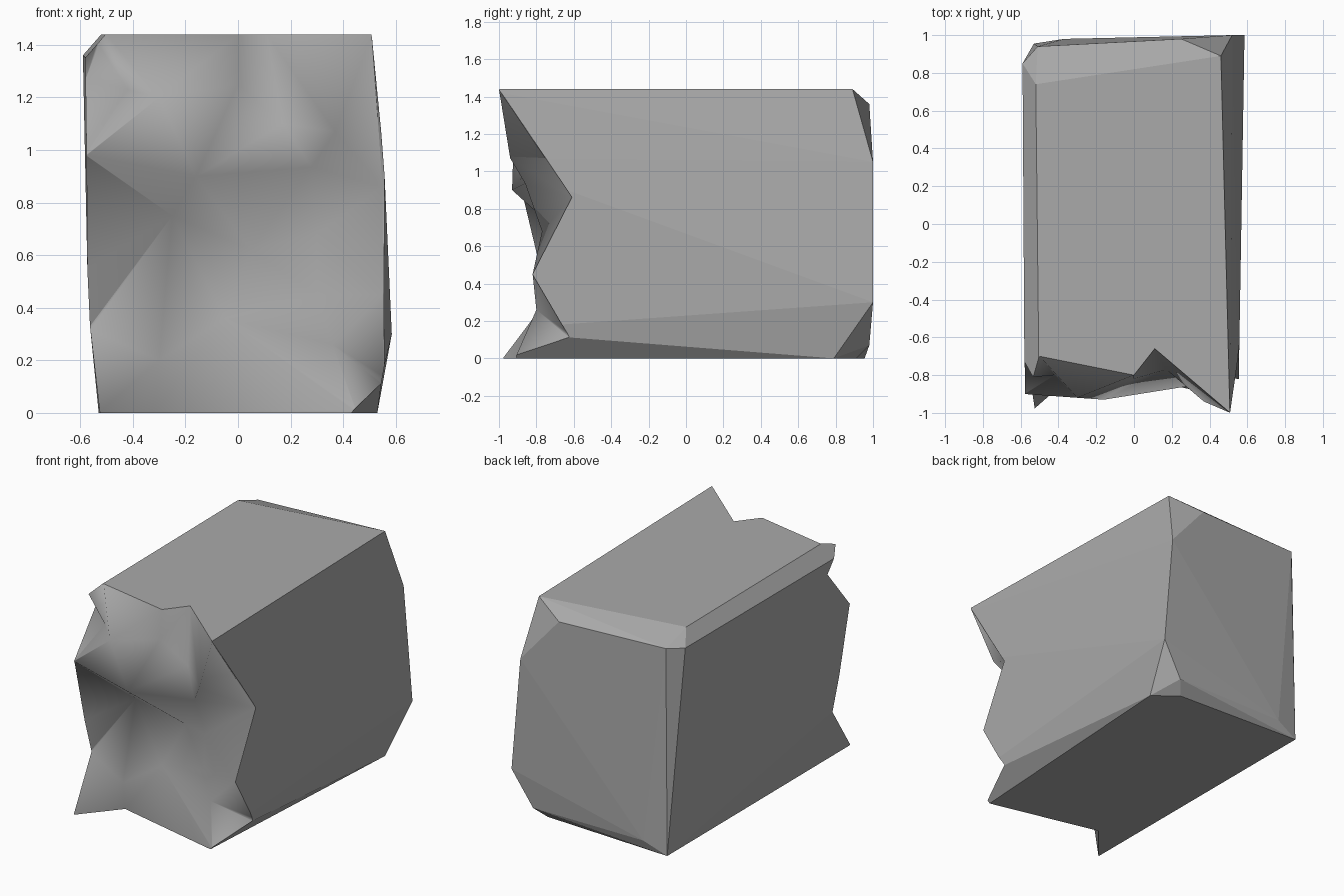
import bpy, bmesh
from mathutils import Vector
from mathutils.geometry import delaunay_2d_cdt

cube = bpy.data.objects.get("Cube")
if cube:
    bpy.data.objects.remove(cube, do_unlink=True)

# Stone colour
stone = bpy.data.materials.new("grey_stone")
stone.use_nodes = True
GREY = (0.4, 0.4, 0.4, 1)
stone.diffuse_color = GREY
stone.node_tree.nodes["Principled BSDF"].inputs["Base Color"].default_value = GREY


def add_object(name, bm):
    bmesh.ops.recalc_face_normals(bm, faces=bm.faces)
    mesh = bpy.data.meshes.new(name)
    bm.to_mesh(mesh)
    bm.free()
    mesh.materials.append(stone)
    ob = bpy.data.objects.new(name, mesh)
    bpy.context.collection.objects.link(ob)
    return ob


# Chipped block: outline of the front end (x, z), run long so it can be broken off
FRONT = -1.1
front_outline = [(-.5, 1.44), (.51, 1.44), (.55, 1.07), (.55, .15), (.42, 0),
                 (-.525, 0), (-.57, .4), (-.578, 1.35)]
corners = [(x, FRONT, z) for x, z in front_outline]
# Worn back corners
corners += [(-.52, .74, 1.44), (.46, .89, 1.44), (-.59, .85, 1.36), (-.51, .94, 1.37),
            (.25, .98, 1.36), (.52, 1, 1.05), (.585, 1, .3), (.44, .98, .07),
            (-.37, .98, .07), (.38, .91, 0), (-.53, .955, 0), (.53, .79, 0)]
bm = bmesh.new()
for c in corners:
    bm.verts.new(c)
bmesh.ops.convex_hull(bm, input=bm.verts)
bmesh.ops.dissolve_limit(bm, angle_limit=0.01, verts=bm.verts, edges=bm.edges)
block = add_object("stone_block", bm)

# Broken front: rim points then inner bumps and hollows, each (x, z, depth)
rim = [(-.5, 1.44, -.7), (0, 1.44, -.8), (.11, 1.44, -.66), (.51, 1.44, -1),
       (.55, .86, -.61), (.55, .45, -.82), (.55, .11, -.62), (.45, .01, -.91),
       (-.32, 0, -.73), (-.53, 0, -.98), (-.57, .32, -.74), (-.58, .98, -.9),
       (-.58, 1.27, -.66), (-.53, 1.4, -.81)]
inner = [(-.3, 1.2, -.92), (0, 1.25, -.82), (.37, 1.07, -.94), (-.16, .9, -.93),
         (.17, 1.1, -.77), (.28, .935, -.86), (-.25, .75, -.72), (.05, .62, -.62),
         (.3, .68, -.77), (.3, .45, -.79), (-.05, .36, -.73), (.36, .26, -.8),
         (-.3, .2, -.78), (-.42, 1.23, -.8)]
MID, GROW = .72, 1.2
skirt = [(x * GROW, MID + (z - MID) * GROW, y) for x, z, y in rim]
points = rim + inner + skirt
n = len(rim)
rim_edges = [(i, (i + 1) % n) for i in range(n)]
flat, _, tris, origin, _, _ = delaunay_2d_cdt(
    [Vector(p[:2]) for p in points], rim_edges, [], 0, 1e-5)

bm = bmesh.new()
verts = []
for co, src in zip(flat, origin):
    depth = points[src[0]][2] if src else -.8
    verts.append(bm.verts.new((co.x, depth, co.y)))
for t in tris:
    bm.faces.new([verts[i] for i in t]).smooth = True
# Close the breaking tool in front of the block
grown = bmesh.ops.extrude_face_region(bm, geom=bm.faces[:], use_keep_orig=True)
for v in grown["geom"]:
    if isinstance(v, bmesh.types.BMVert):
        v.co.y = -2
breaker = add_object("break_cutter", bm)
breaker.hide_render = True
breaker.hide_viewport = True

# Break the front off
cut = block.modifiers.new("broken_front", 'BOOLEAN')
cut.operation = 'DIFFERENCE'
cut.solver = 'EXACT'
cut.object = breaker
graph = bpy.context.evaluated_depsgraph_get()
broken = bpy.data.meshes.new_from_object(block.evaluated_get(graph))
block.modifiers.clear()
block.data = broken
bpy.data.objects.remove(breaker, do_unlink=True)
